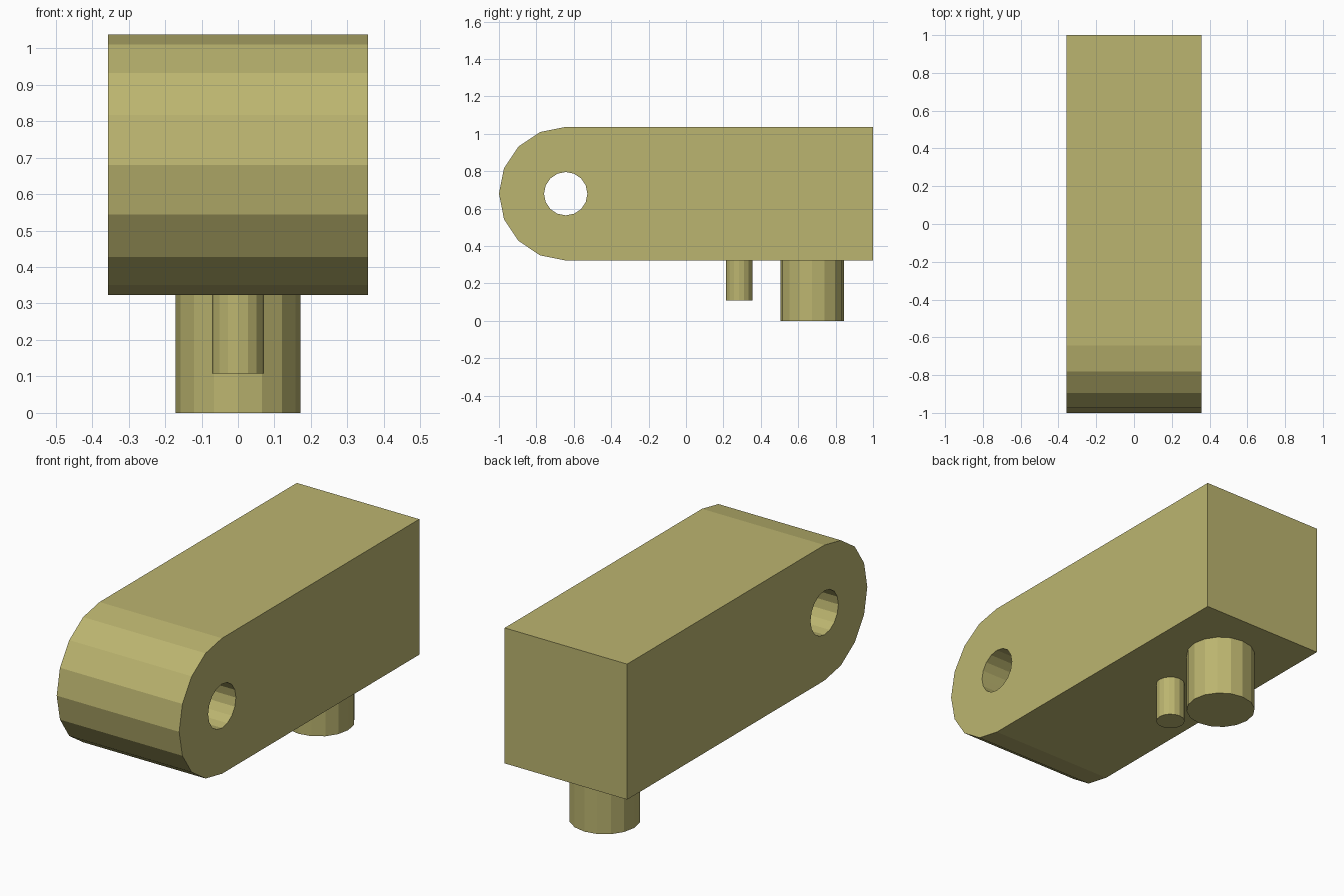
import bpy, bmesh, math

if "Cube" in bpy.data.objects:
    bpy.data.objects.remove(bpy.data.objects["Cube"])

HALF_W, R, AXIS_Y, AXIS_Z = 0.357, 0.357, -0.643, 0.68
BOTTOM = AXIS_Z - R

mat = bpy.data.materials.new("khaki")
mat.diffuse_color = (0.50, 0.46, 0.16, 1)
mat.use_nodes = True
mat.node_tree.nodes["Principled BSDF"].inputs["Base Color"].default_value = mat.diffuse_color


def prism(name, profile, axis, start, end):
    """Extrude a 2D profile along x (profile = y, z) or z (profile = x, y)."""
    bm = bmesh.new()
    verts = [bm.verts.new((start, a, b) if axis == 'x' else (a, b, start)) for a, b in profile]
    face = bm.faces.new(verts)
    out = bmesh.ops.extrude_face_region(bm, geom=[face], use_keep_orig=True)
    moved = [g for g in out["geom"] if isinstance(g, bmesh.types.BMVert)]
    d = end - start
    bmesh.ops.translate(bm, verts=moved, vec=(d, 0, 0) if axis == 'x' else (0, 0, d))
    bmesh.ops.recalc_face_normals(bm, faces=bm.faces)
    mesh = bpy.data.meshes.new(name)
    bm.to_mesh(mesh)
    bm.free()
    mesh.materials.append(mat)
    obj = bpy.data.objects.new(name, mesh)
    bpy.context.collection.objects.link(obj)
    return obj


def arc(cy, cz, r, first, step, count):
    return [(cy + r * math.cos(math.radians(first + i * step)),
             cz + r * math.sin(math.radians(first + i * step))) for i in range(count)]


# Body: square at the back, half-round nose at the front
profile = arc(AXIS_Y, AXIS_Z, R, 90, 22.5, 9) + [(1, BOTTOM), (1, AXIS_Z + R)]
body = prism("body", profile, 'x', -HALF_W, HALF_W)

# Cross hole through the nose
cutter = prism("hole_cutter", arc(AXIS_Y, AXIS_Z, 0.116, 0, 22.5, 16), 'x', -0.5, 0.5)
cutter.hide_render = True
cutter.hide_viewport = True
cut = body.modifiers.new("cross_hole", 'BOOLEAN')
cut.operation = 'DIFFERENCE'
cut.solver = 'EXACT'
cut.object = cutter

# Pegs under the body
for name, y, r, z in (("large_peg", 0.675, 0.171, 0), ("small_peg", 0.284, 0.071, 0.108)):
    prism(name, arc(0, y, r, 0, 22.5, 16), 'z', z, BOTTOM)
